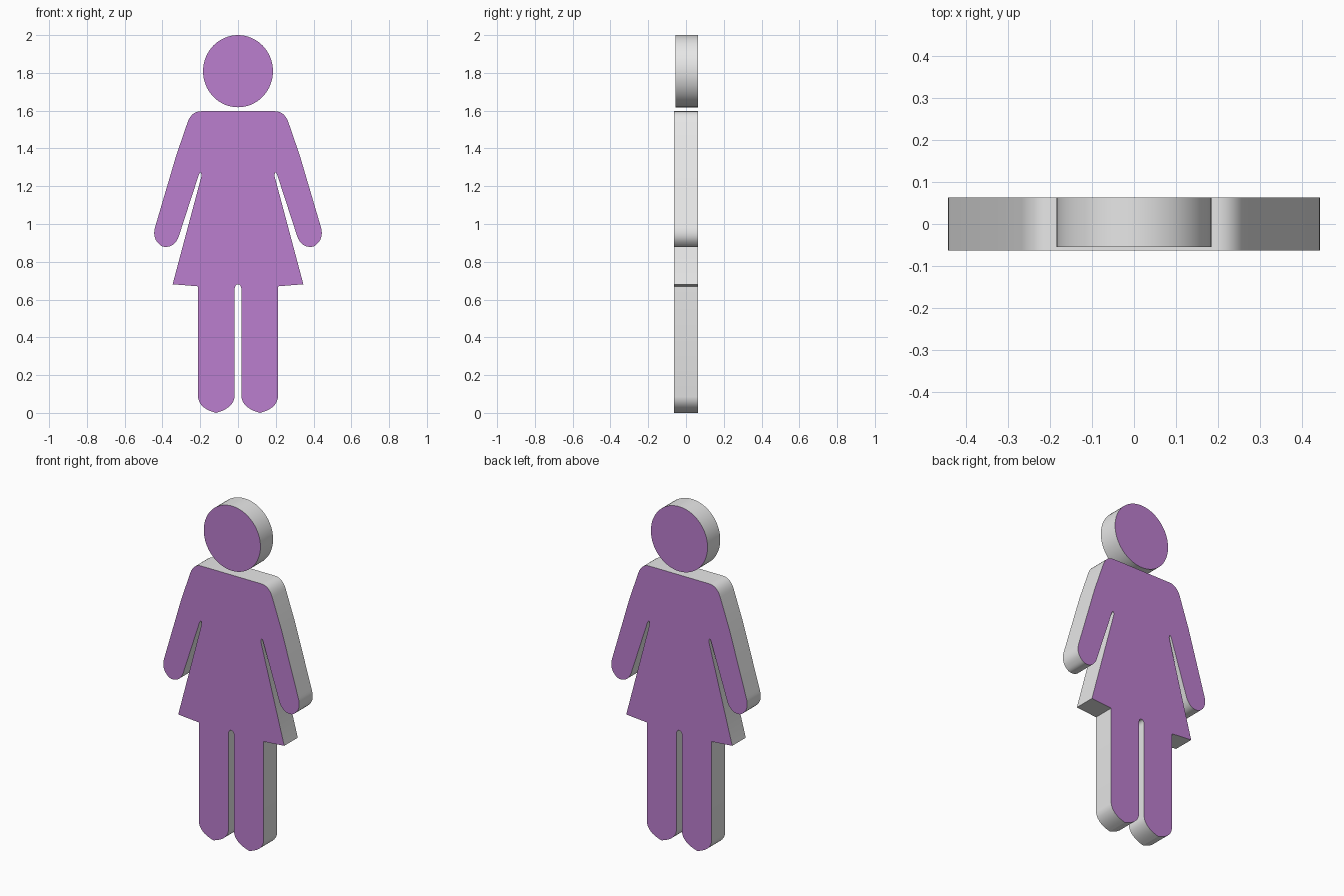
import bpy, bmesh, math

if "Cube" in bpy.data.objects:
    bpy.data.objects.remove(bpy.data.objects["Cube"])


def material(name, rgb):
    m = bpy.data.materials.new(name)
    m.diffuse_color = (*rgb, 1)
    m.use_nodes = True
    m.node_tree.nodes["Principled BSDF"].inputs["Base Color"].default_value = m.diffuse_color
    return m


GREY = material("light grey edge", (0.8, 0.8, 0.8))
PURPLE = material("purple face", (0.50, 0.21, 0.62))


def curve(a, ctrl, b, n=10):
    """Points along a quadratic curve from a to b."""
    return [tuple((1 - t) ** 2 * p + 2 * t * (1 - t) * c + t * t * q
                  for p, c, q in zip(a, ctrl, b))
            for t in (i / n for i in range(n + 1))]


def plate(name, outline, y0, y1):
    """Extrude an x-z outline; purple front and back, grey rim."""
    bm = bmesh.new()
    front = bm.faces.new([bm.verts.new((x, y0, z)) for x, z in outline])
    ext = bmesh.ops.extrude_face_region(bm, geom=[front], use_keep_orig=True)
    for v in (g for g in ext["geom"] if isinstance(g, bmesh.types.BMVert)):
        v.co.y = y1
    bmesh.ops.recalc_face_normals(bm, faces=bm.faces)
    for f in bm.faces:
        f.material_index = int(abs(f.normal.y) > 0.5)
    bmesh.ops.triangulate(bm, faces=[f for f in bm.faces if len(f.verts) > 4])
    mesh = bpy.data.meshes.new(name)
    bm.to_mesh(mesh)
    bm.free()
    mesh.materials.append(GREY)
    mesh.materials.append(PURPLE)
    ob = bpy.data.objects.new(name, mesh)
    bpy.context.collection.objects.link(ob)
    bpy.ops.object.select_all(action='DESELECT')
    ob.select_set(True)
    bpy.context.view_layer.objects.active = ob
    bpy.ops.object.shade_smooth_by_angle(angle=math.radians(30))


# Head disc
plate("head", [(0.185 * math.cos(a), 1.809 + 0.191 * math.sin(a))
               for a in (i * math.tau / 64 for i in range(64))], -0.055, 0.063)

# Right half of the body, from the shoulder down to the crotch
half = curve((0.195, 1.597), (0.247, 1.597), (0.268, 1.535))      # shoulder
half += [(0.328, 1.36)]                                           # arm
half += curve((0.437, 0.99), (0.456, 0.93), (0.42, 0.896))        # hand
half += curve((0.42, 0.896), (0.404, 0.879), (0.386, 0.879))[1:]
half += curve((0.386, 0.879), (0.338, 0.876), (0.315, 0.93))[1:]
half += curve((0.207, 1.262), (0.195, 1.285), (0.193, 1.255), 6)  # armpit
half += [(0.346, 0.681), (0.212, 0.67)]                           # skirt hem
half += curve((0.212, 0.085), (0.205, 0.022), (0.116, 0.0))       # foot
half += curve((0.116, 0.0), (0.025, 0.025), (0.018, 0.085))[1:]
half += curve((0.018, 0.655), (0.016, 0.68), (0.0, 0.68), 6)      # crotch

# Mirror the half to close the outline
plate("body", half + [(-x, z) for x, z in reversed(half[:-1])], -0.063, 0.063)
